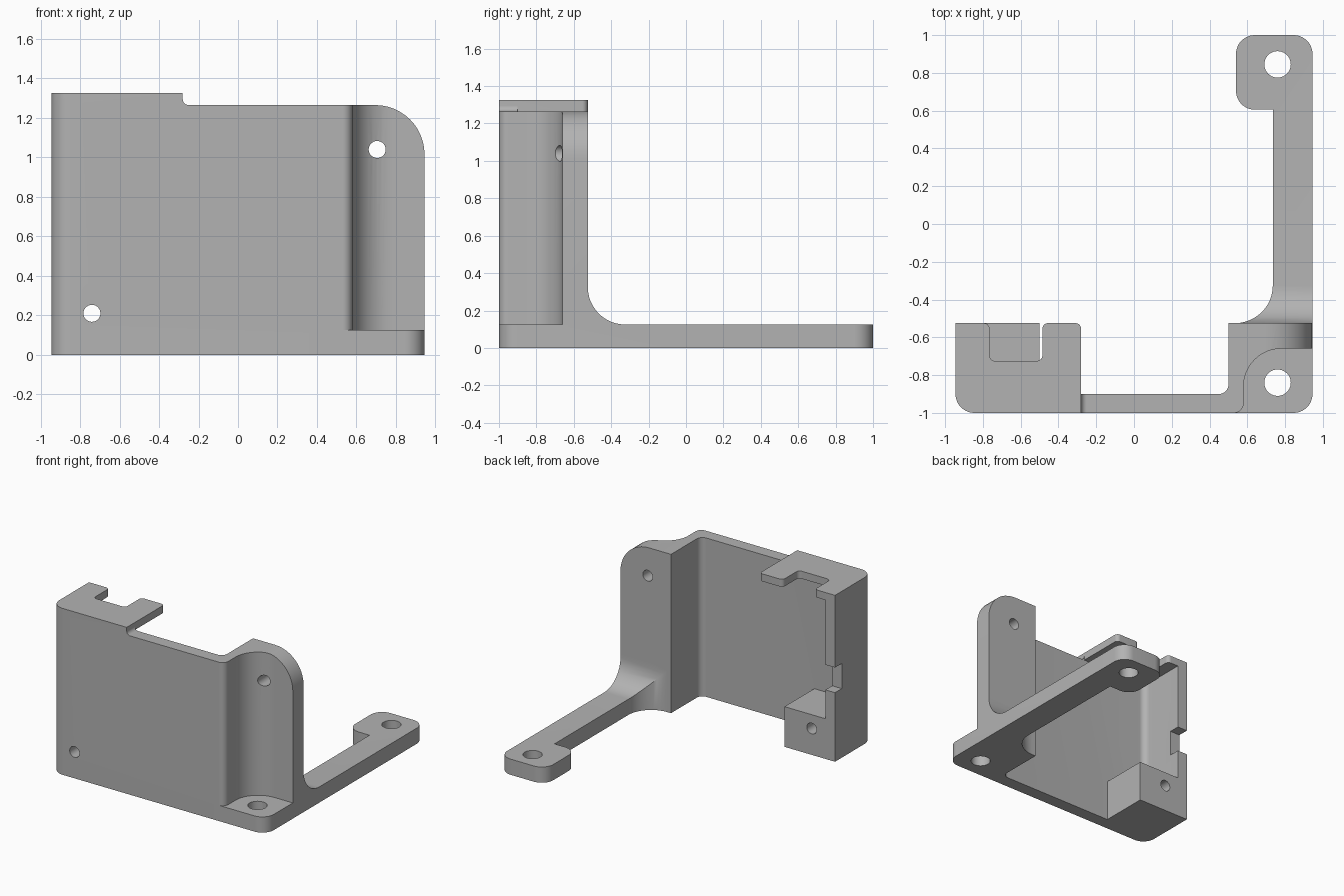
import bpy, bmesh, math
from mathutils import Vector

default = bpy.data.objects.get("Cube")
if default:
    bpy.data.objects.remove(default, do_unlink=True)

grey = bpy.data.materials.new("plain grey")
grey.use_nodes = True
colour = (0.45, 0.45, 0.45, 1)
grey.diffuse_color = colour
grey.node_tree.nodes["Principled BSDF"].inputs["Base Color"].default_value = colour


def rounded(corners, steps=12):
    """Outline from (a, b, radius) corners, each filleted by its radius."""
    out = []
    for i, corner in enumerate(corners):
        p = Vector(corner[:2])
        r = corner[2] if len(corner) > 2 else 0
        if not r:
            out.append(p)
            continue
        u = (Vector(corners[i - 1][:2]) - p).normalized()
        v = (Vector(corners[(i + 1) % len(corners)][:2]) - p).normalized()
        # All corners are square, so the arc centre lies at p + r(u + v)
        for k in range(steps + 1):
            t = math.pi / 2 * k / steps
            out.append(p + r * (u + v) - r * (v * math.cos(t) + u * math.sin(t)))
    return out


def prism(name, outline, lo, hi, axis="z"):
    """Extrude an outline along an axis."""
    place = {"x": lambda p, h: (h, p.x, p.y),
             "y": lambda p, h: (p.x, h, p.y),
             "z": lambda p, h: (p.x, p.y, h)}[axis]
    bm = bmesh.new()
    base = bm.faces.new([bm.verts.new(place(p, lo)) for p in outline])
    top = bmesh.ops.extrude_face_region(bm, geom=[base])["geom"]
    shift = Vector(place(Vector((0, 0)), hi - lo))
    bmesh.ops.translate(bm, vec=shift, verts=[g for g in top if isinstance(g, bmesh.types.BMVert)])
    bmesh.ops.recalc_face_normals(bm, faces=bm.faces)
    mesh = bpy.data.meshes.new(name)
    bm.to_mesh(mesh)
    bm.free()
    mesh.materials.append(grey)
    obj = bpy.data.objects.new(name, mesh)
    bpy.context.collection.objects.link(obj)
    return obj


def box(name, x, y, z):
    corners = [(x[0], y[0]), (x[1], y[0]), (x[1], y[1]), (x[0], y[1])]
    return prism(name, rounded(corners), z[0], z[1])


def hole(a, b, r, lo, hi, axis):
    circle = [Vector((a + r * math.cos(math.tau * k / 40), b + r * math.sin(math.tau * k / 40)))
              for k in range(40)]
    return prism("hole_cutter", circle, lo, hi, axis)


def combine(obj, other, operation):
    """Apply a boolean and remove the second shape."""
    mod = obj.modifiers.new(operation, "BOOLEAN")
    mod.operation, mod.solver, mod.object = operation, "EXACT", other
    bpy.context.view_layer.objects.active = obj
    bpy.ops.object.modifier_apply(modifier=mod.name)
    bpy.data.objects.remove(other, do_unlink=True)


# Upright walls: left return, front panel, rib and rear flange
bracket = prism("mounting_bracket", rounded([
    (-.945, -1, .1), (.58, -1, .05), (.58, -.66, .2), (.945, -.66), (.945, -.525),
    (.5, -.525), (.5, -.9, .05), (-.86, -.9, .05), (-.86, -.525), (-.945, -.525)]), 0, 1.325)

# Trim the walls to the front silhouette
combine(bracket, prism("silhouette", rounded([
    (-1.1, -.1), (.945, -.1), (.945, 1.265, .25), (-.28, 1.265, .03),
    (-.28, 1.4), (-1.1, 1.4)]), -1.1, 0, "y"), "INTERSECT")

# Foot with front pad, long arm, end pad and swept fillet up to the flange
foot = prism("foot", rounded([
    (.5, -1), (.945, -1, .1), (.945, 1, .1), (.54, 1, .1), (.54, .605, .1),
    (.735, .605), (.735, -.525, .2), (.5, -.525)]), 0, .4)
combine(foot, prism("foot_profile", rounded([
    (-1.1, -.1), (1.1, -.1), (1.1, .125), (-.525, .125, .2), (-.525, .36),
    (-.6, .36), (-.6, .125), (-1.1, .125)]), 0, 1.1, "x"), "INTERSECT")
combine(bracket, foot, "UNION")

# Slotted top plate
combine(bracket, prism("top_plate", rounded([
    (-.945, -1, .1), (-.28, -1), (-.28, -.525, .03), (-.485, -.525, .03),
    (-.485, -.725, .03), (-.765, -.725, .03), (-.765, -.525, .03), (-.945, -.525)]),
    1.265, 1.325), "UNION")

# Screw block in the lower corner
combine(bracket, box("screw_block", (-.945, -.5), (-.9, -.525), (0, .32)), "UNION")

# Notch in the rear edge of the left wall
combine(bracket, box("notch_cutter", (-1, -.8), (-.61, -.5), (.55, .75)), "DIFFERENCE")

# Screw holes
for cutter in [(.76, .845, .07, -.1, .3, "z"), (.76, -.84, .07, -.1, .3, "z"),
               (.705, 1.04, .043, -1.1, -.4, "y"), (-.74, .21, .043, -1.1, -.4, "y")]:
    combine(bracket, hole(*cutter), "DIFFERENCE")

bpy.ops.object.select_all(action="DESELECT")
bracket.select_set(True)
bpy.context.view_layer.objects.active = bracket
bpy.ops.object.shade_smooth_by_angle(angle=math.radians(30))
